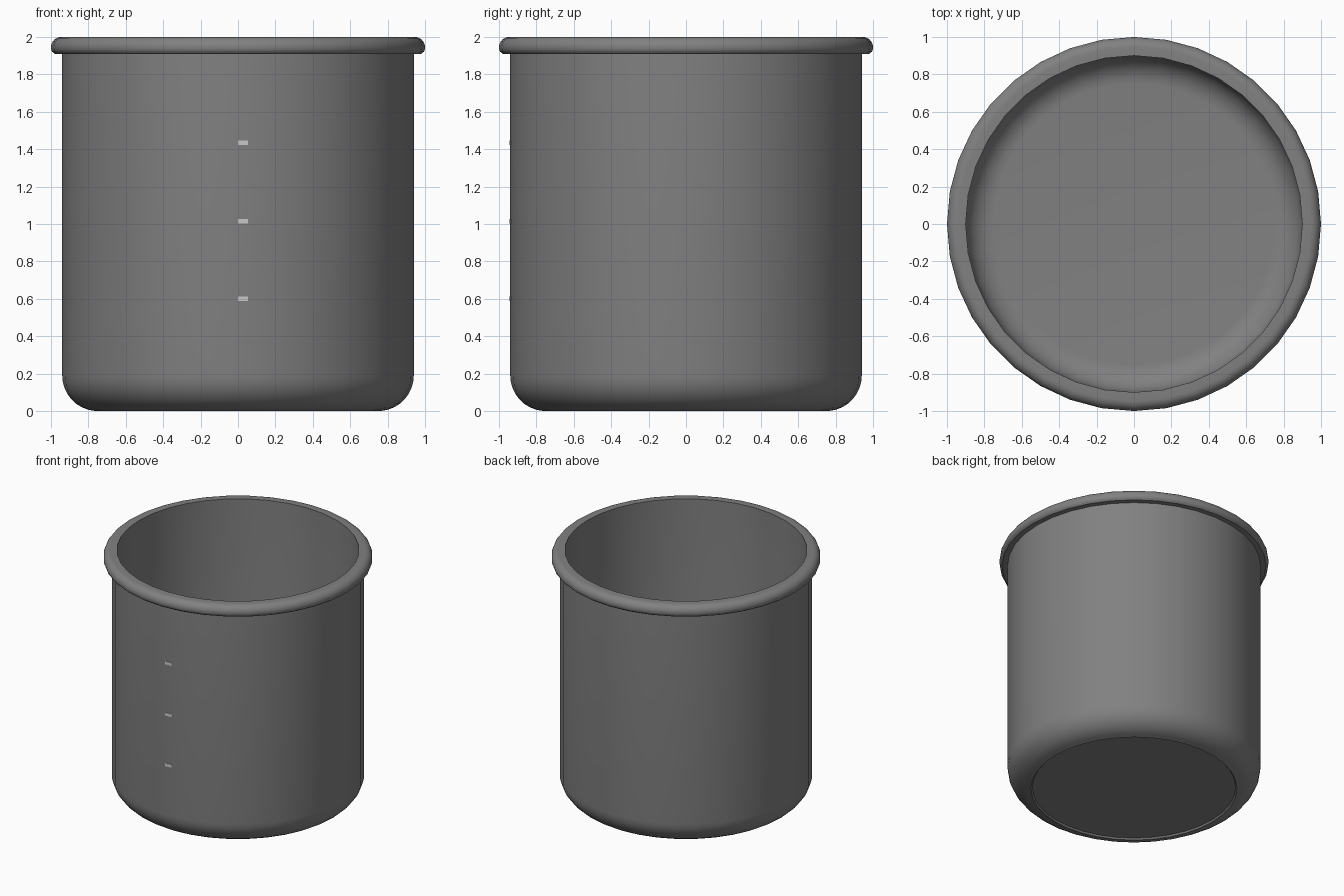
import bpy, bmesh, math

if "Cube" in bpy.data.objects:
    bpy.data.objects.remove(bpy.data.objects["Cube"])

SIDES = 36


def material(name, grey):
    m = bpy.data.materials.new(name)
    m.diffuse_color = (grey, grey, grey, 1)
    m.use_nodes = True
    m.node_tree.nodes["Principled BSDF"].inputs["Base Color"].default_value = m.diffuse_color
    return m


def arc(cx, cz, r, a0, a1, n):
    """Profile points on a circular arc, angles in degrees."""
    return [(cx + r * math.cos(math.radians(a0 + (a1 - a0) * i / n)),
             cz + r * math.sin(math.radians(a0 + (a1 - a0) * i / n))) for i in range(n + 1)]


def finish(name, bm, mat):
    bmesh.ops.recalc_face_normals(bm, faces=bm.faces)
    mesh = bpy.data.meshes.new(name)
    bm.to_mesh(mesh)
    bm.free()
    mesh.materials.append(mat)
    ob = bpy.data.objects.new(name, mesh)
    bpy.context.collection.objects.link(ob)
    return ob


def lathe(name, profile, mat):
    bm = bmesh.new()
    verts = [bm.verts.new((r, 0, z)) for r, z in profile]
    edges = [bm.edges.new(p) for p in zip(verts, verts[1:])]
    bmesh.ops.spin(bm, geom=verts + edges, cent=(0, 0, 0), axis=(0, 0, 1),
                   angle=math.tau, steps=SIDES, use_merge=True)
    bmesh.ops.remove_doubles(bm, verts=bm.verts, dist=1e-5)
    ob = finish(name, bm, mat)
    bpy.ops.object.select_all(action='DESELECT')
    ob.select_set(True)
    bpy.context.view_layer.objects.active = ob
    bpy.ops.object.shade_smooth_by_angle(angle=math.radians(35))
    return ob


metal = material("dark_grey", 0.22)
light = material("light_grey", 0.6)

# Cup: recessed base, rounded foot, wall, rolled rim, then back down inside
profile = [(0, 0.012), (0.755, 0.012), (0.765, 0)]
profile += arc(0.75, 0.19, 0.19, -85, 0, 8)
profile += [(0.94, 1.91), (0.98, 1.91)]
profile += arc(0.945, 1.945, 0.055, -25, 90, 8)
profile += [(0.90, 2.0)]
profile += arc(0.75, 0.19, 0.15, 0, -90, 8)
profile += [(0, 0.04)]
lathe("cup", profile, metal)

# Graduation ticks lying on the front wall facet
for i, z in enumerate((0.605, 1.02, 1.44)):
    bm = bmesh.new()
    bmesh.ops.create_cube(bm, size=1)
    bmesh.ops.scale(bm, vec=(0.052, 0.006, 0.024), verts=bm.verts)
    tick = finish(f"level_tick_{i + 1}", bm, light)
    tick.location = (0.026, -0.9377, z - 0.005)
    tick.rotation_euler.z = math.radians(5)
